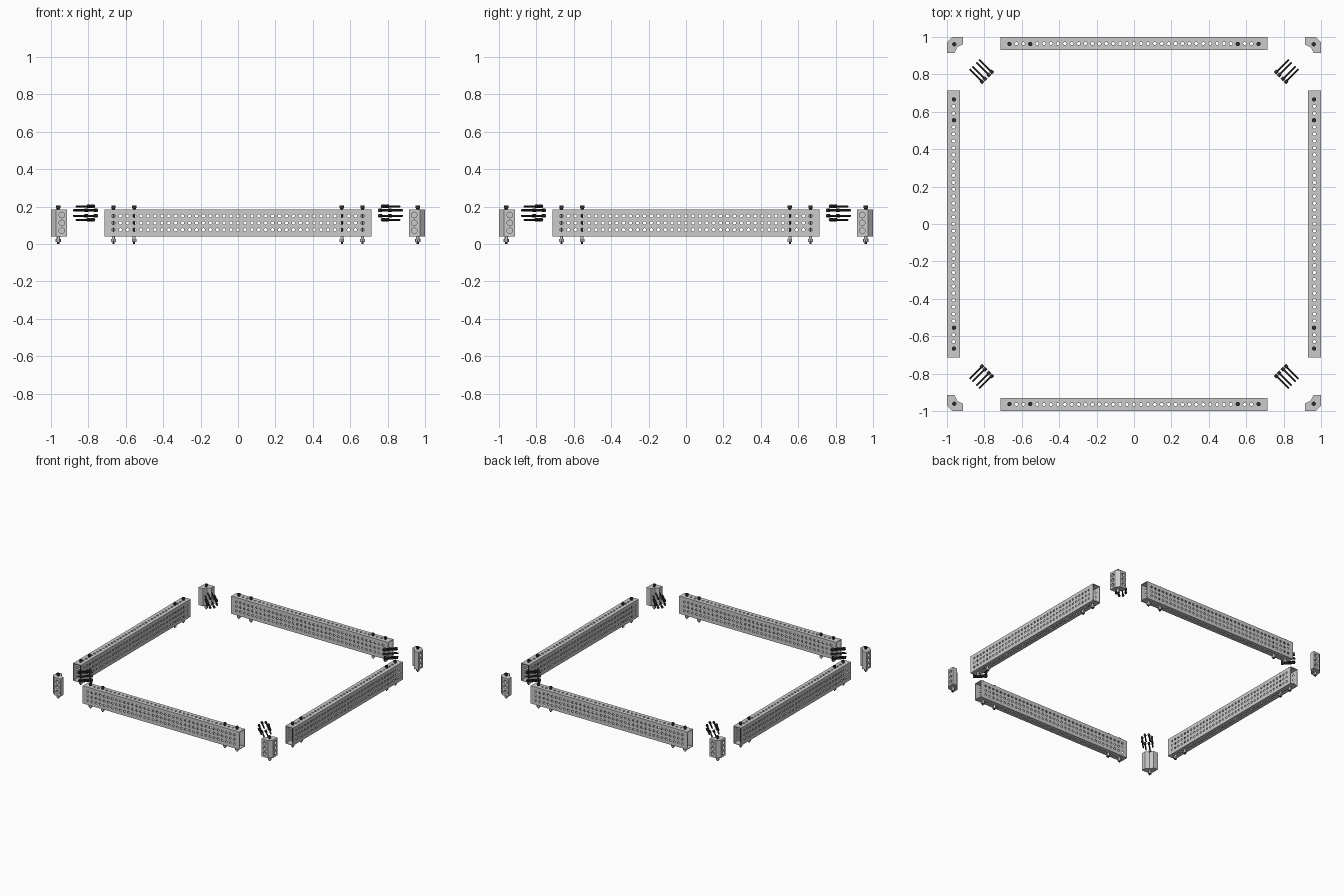
import bpy, bmesh
from math import pi, cos, sin, radians
from mathutils import Matrix, Vector

if "Cube" in bpy.data.objects:
    bpy.data.objects.remove(bpy.data.objects["Cube"])

dark = bpy.data.materials.new("dark_steel")
dark.diffuse_color = (0.03, 0.03, 0.03, 1)
dark.use_nodes = True
dark.node_tree.nodes["Principled BSDF"].inputs["Base Color"].default_value = dark.diffuse_color

PITCH, COLS, HALF = 0.037, 37, 0.7125
Z0, Z1, ZC = 0.04, 0.185, 0.1125
WIDTH, OFFSET = 0.07, 0.9645


def mesh_from(bm, name, mat=None):
    me = bpy.data.meshes.new(name)
    bmesh.ops.recalc_face_normals(bm, faces=bm.faces)
    bm.to_mesh(me)
    bm.free()
    if mat:
        me.materials.append(mat)
    return me


def place(me, name, matrix):
    ob = bpy.data.objects.new(name, me)
    bpy.context.collection.objects.link(ob)
    ob.matrix_world = matrix
    return ob


def spin(k):
    return Matrix.Rotation(k * pi / 2, 4, 'Z')


def perforated(bm, rows, vmin, vmax, to3d, r=0.0088, n=12):
    """Panel of cells, each one a round hole in a rectangle."""
    cols = [(i - (COLS - 1) / 2) * PITCH for i in range(COLS)]
    for i, cu in enumerate(cols):
        u0 = -HALF if i == 0 else cu - PITCH / 2
        u1 = HALF if i == COLS - 1 else cu + PITCH / 2
        for j, cv in enumerate(rows):
            v0 = vmin if j == 0 else (cv + rows[j - 1]) / 2
            v1 = vmax if j == len(rows) - 1 else (cv + rows[j + 1]) / 2
            inner, outer = [], []
            for k in range(n):
                a = pi / 4 + 2 * pi * k / n
                c, s = cos(a), sin(a)
                m = max(abs(c), abs(s))
                inner.append(bm.verts.new(to3d(cu + r * c, cv + r * s)))
                outer.append(bm.verts.new(to3d(
                    cu + c / m * ((u1 - cu) if c > 0 else (cu - u0)),
                    cv + s / m * ((v1 - cv) if s > 0 else (cv - v0)))))
            for k in range(n):
                q = (k + 1) % n
                bm.faces.new((inner[k], inner[q], outer[q], outer[k]))


def rod(bm, r, z0, z1, n=12, r2=None):
    bmesh.ops.create_cone(bm, cap_ends=True, segments=n, radius1=r,
                          radius2=r if r2 is None else r2, depth=z1 - z0,
                          matrix=Matrix.Translation((0, 0, (z0 + z1) / 2)))


# Hollow perforated beam
bm = bmesh.new()
h, w = (Z1 - Z0) / 2, WIDTH / 2
for s in (-1, 1):
    perforated(bm, [-PITCH, 0, PITCH], -h, h, lambda u, v: (u, s * w, v))
    perforated(bm, [0], -w, w, lambda u, v: (u, v, s * h))
bmesh.ops.remove_doubles(bm, verts=bm.verts, dist=1e-5)
beam = mesh_from(bm, "beam")
# make sure the walls face outwards
p = max(beam.polygons, key=lambda f: f.center.z)
if p.normal.z < 0:
    beam.flip_normals()
for k, side in enumerate(("front", "right", "back", "left")):
    ob = place(beam, side + "_beam", spin(k) @ Matrix.Translation((0, -OFFSET, ZC)))
    mod = ob.modifiers.new("wall", 'SOLIDIFY')
    mod.thickness = 0.005
    mod.offset = -1

# Vertical clamp bolt and its nut
bm = bmesh.new()
rod(bm, 0.0055, 0.0, 0.19)
rod(bm, 0.0075, 0.185, 0.193, r2=0.0115)
rod(bm, 0.0115, 0.193, 0.206)
bolt = mesh_from(bm, "bolt", dark)
bm = bmesh.new()
rod(bm, 0.0145, 0.01, 0.027, 6)
rod(bm, 0.008, 0.027, 0.04)
nut = mesh_from(bm, "nut")
for k in range(4):
    spots = [(x, -OFFSET + 0.002) for x in (-0.666, -0.555, 0.555, 0.666)] + [(0.961, -0.961)]
    for i, (x, y) in enumerate(spots):
        m = spin(k) @ Matrix.Translation((x, y, 0))
        place(bolt, f"clamp_bolt_{k}_{i}", m)
        place(nut, f"clamp_nut_{k}_{i}", m)

# Corner bracket: chamfered angle piece with three round pockets on each leg
profile = [(1, -0.972), (0.972, -1), (0.915, -1), (0.915, -0.96),
           (0.945, -0.945), (0.96, -0.915), (1, -0.915)]
bm = bmesh.new()
f = bm.faces.new([bm.verts.new((x, y, Z0)) for x, y in profile])
ext = bmesh.ops.extrude_face_region(bm, geom=[f])
bmesh.ops.translate(bm, vec=(0, 0, Z1 - Z0),
                    verts=[v for v in ext["geom"] if isinstance(v, bmesh.types.BMVert)])
bracket = mesh_from(bm, "bracket")
bm = bmesh.new()
for z in (ZC - 0.042, ZC, ZC + 0.042):
    for pos, axis in (((0.942, -1, z), 'X'), ((1, -0.942, z), 'Y')):
        bmesh.ops.create_cone(bm, cap_ends=True, segments=16, radius1=0.015,
                              radius2=0.015, depth=0.05,
                              matrix=Matrix.Translation(pos) @ Matrix.Rotation(pi / 2, 4, axis))
cutter = place(mesh_from(bm, "pockets"), "pocket_cutter", Matrix())
cutter.hide_render = True
first = place(bracket, "corner_bracket_0", Matrix())
mod = first.modifiers.new("pockets", 'BOOLEAN')
mod.object = cutter
mod.solver = 'EXACT'
bpy.context.view_layer.update()
cut = bpy.data.meshes.new_from_object(first.evaluated_get(bpy.context.evaluated_depsgraph_get()))
first.modifiers.clear()
first.data = cut
bpy.data.objects.remove(cutter)
for k in range(1, 4):
    place(cut, f"corner_bracket_{k}", spin(k))

# Loose screws: a ring at each corner, heads inwards, tips towards the bracket
bm = bmesh.new()
rod(bm, 0.0055, -0.04, 0.052, 10)
rod(bm, 0.0095, -0.052, -0.034, 12)
screw = mesh_from(bm, "screw", dark)
aim = Vector((1, -1, 0)).to_track_quat('Z', 'Y').to_matrix().to_4x4()
for k in range(4):
    base = spin(k) @ Matrix.Translation((0.817, -0.817, 0.165)) @ aim
    for i in range(8):
        a = radians(22.5 + 45 * i)
        place(screw, f"corner_screw_{k}_{i}",
              base @ Matrix.Translation((0.039 * cos(a), 0.039 * sin(a), 0)))
